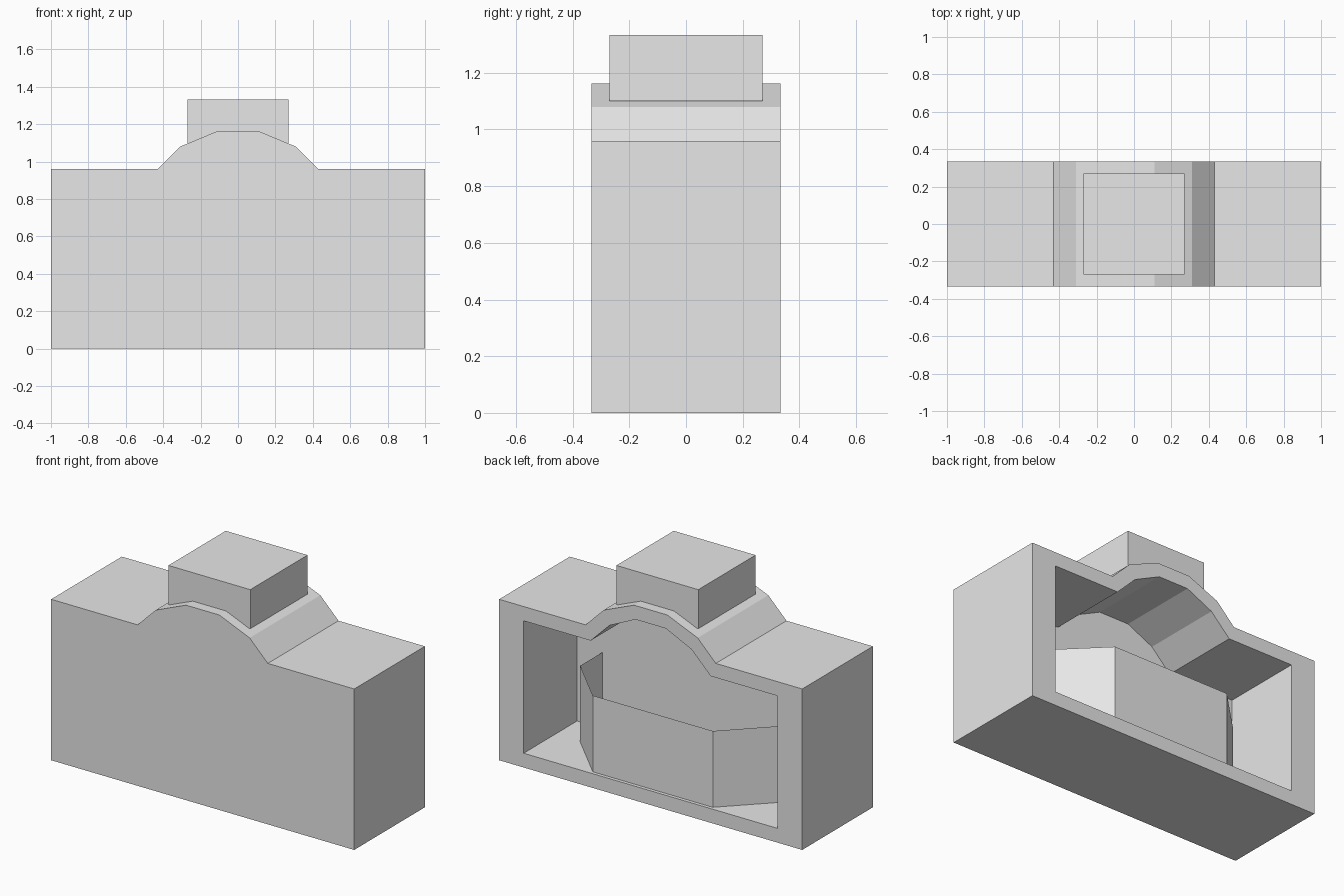
import bpy, bmesh

cube = bpy.data.objects.get("Cube")
if cube:
    bpy.data.objects.remove(cube, do_unlink=True)

grey = bpy.data.materials.new("light grey")
grey.use_nodes = True
grey.diffuse_color = (0.8, 0.8, 0.8, 1)
grey.node_tree.nodes["Principled BSDF"].inputs["Base Color"].default_value = (0.8, 0.8, 0.8, 1)


def mirrored(half):
    """Close a right-hand (x, z) half profile with its mirror image."""
    return half + [(-x, z) for x, z in reversed(half)]


def skin(name, loops, cap_start=True, cap_end=True, closed=True):
    """Join matching loops of points with quads and cap the ends."""
    bm = bmesh.new()
    rings = [[bm.verts.new(p) for p in loop] for loop in loops]
    n = len(rings[0])
    for a, b in zip(rings, rings[1:]):
        for i in range(n if closed else n - 1):
            j = (i + 1) % n
            bm.faces.new((a[i], a[j], b[j], b[i]))
    if cap_start:
        bm.faces.new(rings[0][::-1])
    if cap_end:
        bm.faces.new(rings[-1])
    bmesh.ops.recalc_face_normals(bm, faces=bm.faces[:])
    mesh = bpy.data.meshes.new(name)
    bm.to_mesh(mesh)
    bm.free()
    mesh.materials.append(grey)
    obj = bpy.data.objects.new(name, mesh)
    bpy.context.collection.objects.link(obj)
    return obj


# Housing: arched outline, hollowed from the back with a matching inner outline
outer = mirrored([(1, 0), (1, 0.96), (0.43, 0.96), (0.31, 1.08), (0.11, 1.163)])
inner = mirrored([(0.838, 0.085), (0.838, 0.875), (0.396, 0.875), (0.27, 1.0), (0.1, 1.08)])
FRONT, BACK, WALL = -0.333, 0.333, -0.17
skin("housing", [[(x, y, z) for x, z in profile] for profile, y in
                 ((outer, FRONT), (outer, BACK), (inner, BACK), (inner, WALL))])

# Block on top of the arch
h = 0.27
square = [(-h, -h), (h, -h), (h, h), (-h, h)]
skin("top_block", [[(x, y, z) for x, y in square] for z in (1.1, 1.333)])

# Thin inner screen with angled wings, open at the top
plan = mirrored([(0.67, WALL), (0.67, 0.04), (0.396, 0.313)])
skin("inner_screen", [[(x, y, z) for x, y in plan] for z in (0.085, 0.54)],
     cap_start=False, cap_end=False, closed=False)
